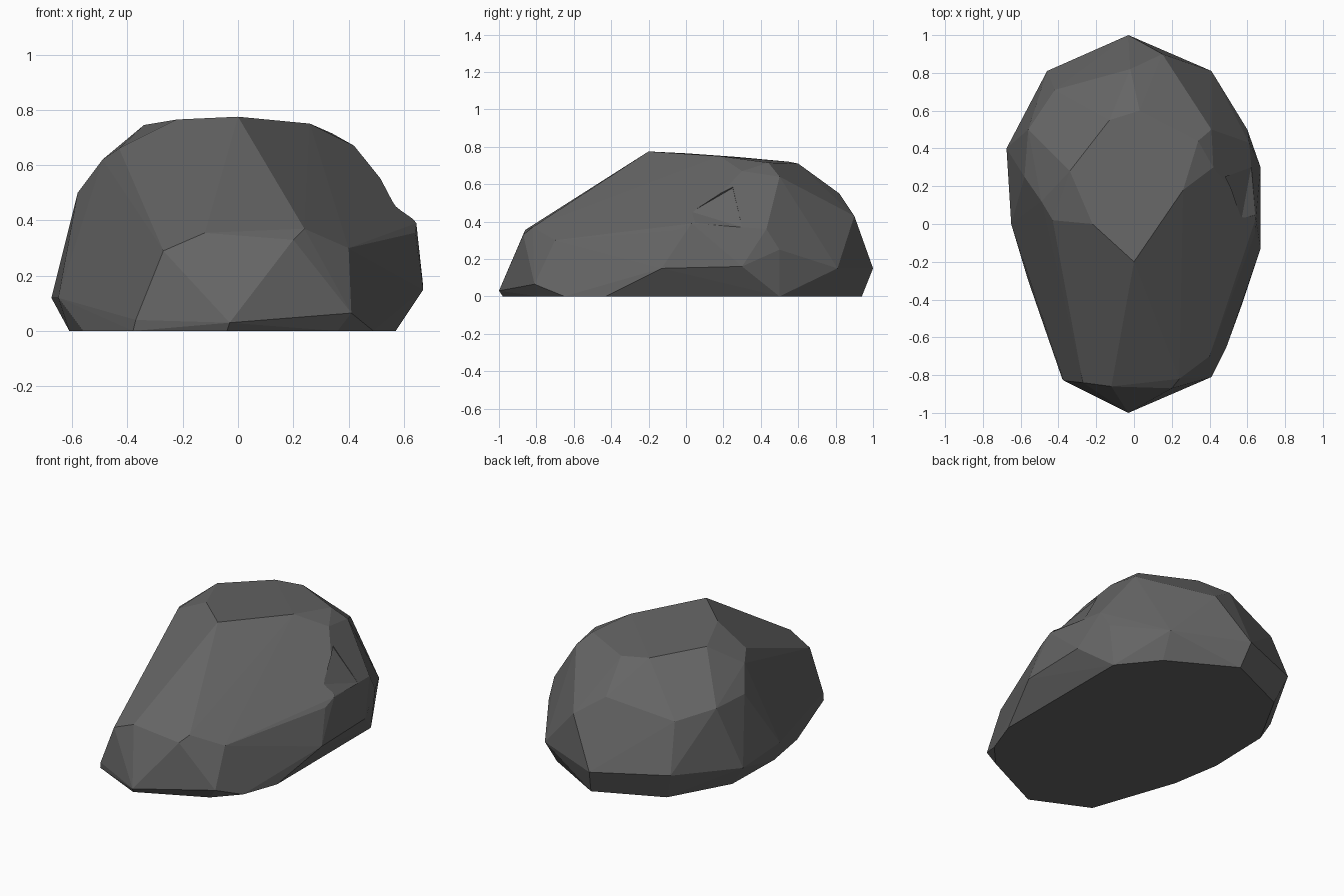
import bpy
import bmesh

# Remove the default cube only
cube = bpy.data.objects.get("Cube")
if cube:
    bpy.data.objects.remove(cube, do_unlink=True)


def make_material(name, colour):
    material = bpy.data.materials.new(name)
    material.use_nodes = True
    material.diffuse_color = colour
    shader = next(node for node in material.node_tree.nodes
                  if node.type == "BSDF_PRINCIPLED")
    shader.inputs["Base Color"].default_value = colour
    shader.inputs["Roughness"].default_value = 0.9
    return material


def hull_mesh(points):
    """Wrap the corner points in a faceted convex skin."""
    bm = bmesh.new()
    for point in points:
        bm.verts.new(point)
    result = bmesh.ops.convex_hull(bm, input=bm.verts)
    loose = set(result["geom_interior"]) | set(result["geom_unused"])
    loose = [item for item in loose if isinstance(item, bmesh.types.BMVert)]
    bmesh.ops.delete(bm, geom=loose, context="VERTS")
    # Merge nearly coplanar triangles into broad chiselled facets
    bmesh.ops.dissolve_limit(bm, angle_limit=0.03, verts=bm.verts, edges=bm.edges)
    bmesh.ops.recalc_face_normals(bm, faces=bm.faces)
    return bm


def make_object(name, bm, material=None):
    mesh = bpy.data.meshes.new(name)
    bm.to_mesh(mesh)
    bm.free()
    if material:
        mesh.materials.append(material)
    obj = bpy.data.objects.new(name, mesh)
    bpy.context.collection.objects.link(obj)
    return obj


# Flat underside outline, running round from the nose
base_height = 0.0
base_outline = [(-.04, -.98), (.36, -.79), (.49, -.65), (.57, -.43), (.57, .5),
                (.39, .72), (0, .94), (-.4, .76), (-.6, .4), (-.61, 0),
                (-.56, -.3), (-.38, -.82)]
base = [(x, y, base_height) for x, y in base_outline]

# Widest ring, just above the ground
waist = [(-.03, -1, .03), (.41, -.81, .065), (.67, -.13, .15), (.67, .3, .16),
         (.6, .5, .25), (.41, .81, .15), (-.03, 1, .15), (-.46, .81, .17),
         (-.675, .4, .12), (-.65, 0, .12), (-.37, -.83, .04)]

# Sloping shoulders between the sides and the top
shoulder = [(-.27, -.84, .29), (-.12, -.86, .355), (.2, -.87, .33),
            (.24, -.82, .37), (.4, -.7, .3), (.64, -.05, .355),
            (.645, .03, .39), (.61, .43, .36), (.15, .9, .43),
            (-.02, .82, .55), (-.42, .71, .46), (-.56, .5, .5),
            (-.58, .25, .5), (-.49, .12, .62), (-.43, .02, .66)]

# Gently tilted crown facet
crown = [(0, -.2, .775), (-.22, 0, .765), (-.34, .28, .745), (-.13, .55, .72),
         (.03, .6, .71), (.34, .44, .715), (.41, .5, .64), (.42, .3, .67),
         (.26, .18, .75)]

stone_grey = make_material("stone grey", (.13, .13, .13, 1))
rock = make_object("rock", hull_mesh(base + waist + shoulder + crown), stone_grey)

# Shallow chipped ledge on the left flank
chip = [(.57, .03, .452), (.65, .05, .385), (.62, .3, .37), (.48, .25, .58)]
outward = [(x + .3, y, z + .3) for x, y, z in chip]
ledge_cutter = make_object("ledge_cutter", hull_mesh(chip + outward))
ledge_cutter.hide_render = True
ledge_cutter.hide_set(True)
cut = rock.modifiers.new("ledge chip", "BOOLEAN")
cut.object = ledge_cutter
cut.operation = "DIFFERENCE"
cut.solver = "EXACT"
